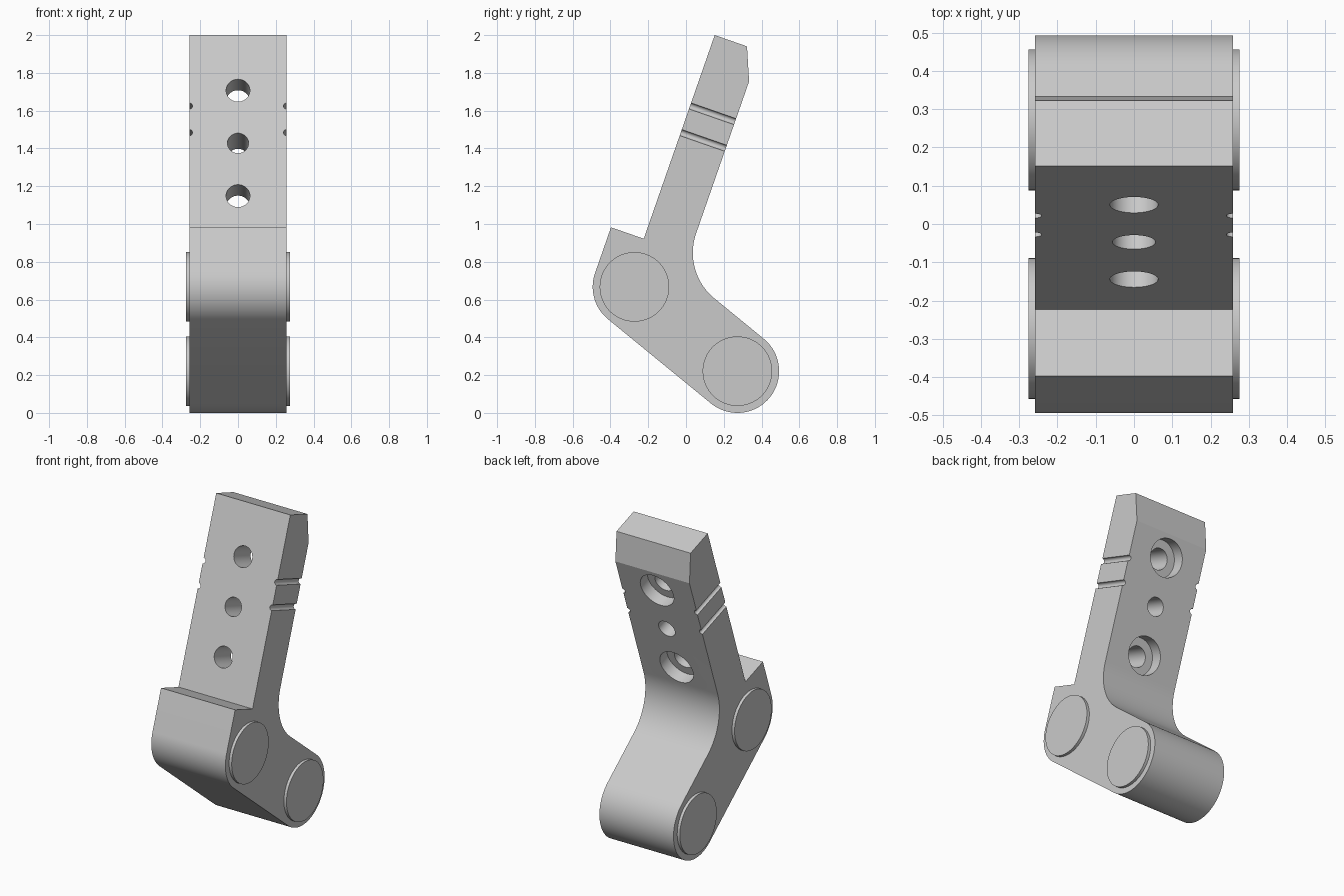
import bpy, bmesh, math
from mathutils import Vector, Matrix

if "Cube" in bpy.data.objects:
    bpy.data.objects.remove(bpy.data.objects["Cube"])

HALF_WIDTH = 0.258
BOSS_HALF = 0.276
UP = Vector((0, 0.329, 0.944)).normalized()      # along the arm
THRU = Vector((0, UP.z, -UP.y))                  # through the arm, front to back
UPPER = Vector((0, -0.273, 0.667))               # pivot centres
LOWER = Vector((0, 0.272, 0.221))
R = 0.221
TOP = Vector((0, 0.152, 2.0))                    # top front edge of the arm
BEND = Vector((0, 0.334, 1.755))                 # where the tip starts to thin
THICK = (BEND - TOP).dot(THRU)

grey = bpy.data.materials.new("plain grey")
grey.use_nodes = True
grey.diffuse_color = (0.59, 0.59, 0.59, 1)
grey.node_tree.nodes["Principled BSDF"].inputs["Base Color"].default_value = (0.59, 0.59, 0.59, 1)


def arc(centre, radius, start, end, steps):
    """Points on an arc between two directions, given as angles in the side plane."""
    angles = [start + (end - start) * i / steps for i in range(steps + 1)]
    return [centre + radius * Vector((0, math.cos(a), math.sin(a))) for a in angles]


def angle(v):
    return math.atan2(v.z, v.y)


def cylinder(name, start, end, radius, sides=64):
    bm = bmesh.new()
    axis = end - start
    spin = Vector((0, 0, 1)).rotation_difference(axis).to_matrix().to_4x4()
    bmesh.ops.create_cone(bm, cap_ends=True, segments=sides, radius1=radius, radius2=radius,
                          depth=axis.length, matrix=Matrix.Translation((start + end) / 2) @ spin)
    return finish(name, bm)


def finish(name, bm):
    bmesh.ops.recalc_face_normals(bm, faces=bm.faces)
    mesh = bpy.data.meshes.new(name)
    bm.to_mesh(mesh)
    bm.free()
    mesh.materials.append(grey)
    obj = bpy.data.objects.new(name, mesh)
    bpy.context.collection.objects.link(obj)
    return obj


def activate(obj):
    bpy.ops.object.select_all(action='DESELECT')
    obj.select_set(True)
    bpy.context.view_layer.objects.active = obj


def cut(target, cutter):
    cutter.hide_render = True
    mod = target.modifiers.new("cut", 'BOOLEAN')
    mod.operation, mod.solver, mod.object = 'DIFFERENCE', 'EXACT', cutter
    activate(target)
    bpy.ops.object.modifier_apply(modifier=mod.name)
    bpy.data.objects.remove(cutter)


def on_front(z):
    """Point on the arm's front face at a given height."""
    return TOP + UP * ((z - TOP.z) / UP.z)


# Side profile: bent lever with a stepped shoulder and a rounded foot
down = (LOWER - UPPER).normalized()
side = Vector((0, -down.z, down.y))              # outward on the back of the foot
foot = LOWER + side * R
corner = BEND - UP * ((BEND - foot).dot(side) / UP.dot(side))
fillet = 0.312
hub = corner + (UP + down).normalized() * fillet / math.sin(UP.angle(down) / 2)
shoulder = UPPER - THRU * R + UP * 0.257

profile = [TOP, TOP + THRU * 0.181, BEND]
profile += arc(hub, fillet, angle(-THRU) % math.tau, angle(-side) % math.tau, 24)
profile += arc(LOWER, R, angle(side), angle(side) - math.pi, 40)
profile += arc(UPPER, R, angle(-side) % math.tau, angle(-THRU) % math.tau, 20)
profile += [shoulder, TOP + UP * (shoulder - TOP).dot(UP)]

bm = bmesh.new()
face = bm.faces.new([bm.verts.new(p - Vector((HALF_WIDTH, 0, 0))) for p in profile])
out = bmesh.ops.extrude_face_region(bm, geom=[face])
bmesh.ops.translate(bm, vec=(2 * HALF_WIDTH, 0, 0),
                    verts=[v for v in out["geom"] if isinstance(v, bmesh.types.BMVert)])
lever = finish("lever_body", bm)

# Bolt holes, the outer two counterbored from the back
for z, radius, bored in ((1.707, 0.063, True), (1.428, 0.056, False), (1.149, 0.063, True)):
    front = on_front(z)
    cut(lever, cylinder("hole_cutter", front - THRU * 0.1, front + THRU * 0.4, radius, 48))
    if bored:
        cut(lever, cylinder("bore_cutter", front + THRU * (THICK - 0.075),
                            front + THRU * 0.4, 0.114))

# Round grooves across both edges of the arm
for z in (1.625, 1.484):
    for x in (-HALF_WIDTH, HALF_WIDTH):
        p = on_front(z) + Vector((x, 0, 0))
        cut(lever, cylinder("groove_cutter", p - THRU * 0.1, p + THRU * 0.4, 0.017, 24))

# Pivot pins standing slightly proud of both sides
reach = Vector((BOSS_HALF, 0, 0))
pins = [cylinder("upper_pin", UPPER - reach, UPPER + reach, 0.184),
        cylinder("lower_pin", LOWER - reach, LOWER + reach, 0.184)]

for obj in [lever] + pins:
    activate(obj)
    bpy.ops.object.shade_smooth_by_angle(angle=math.radians(20))
